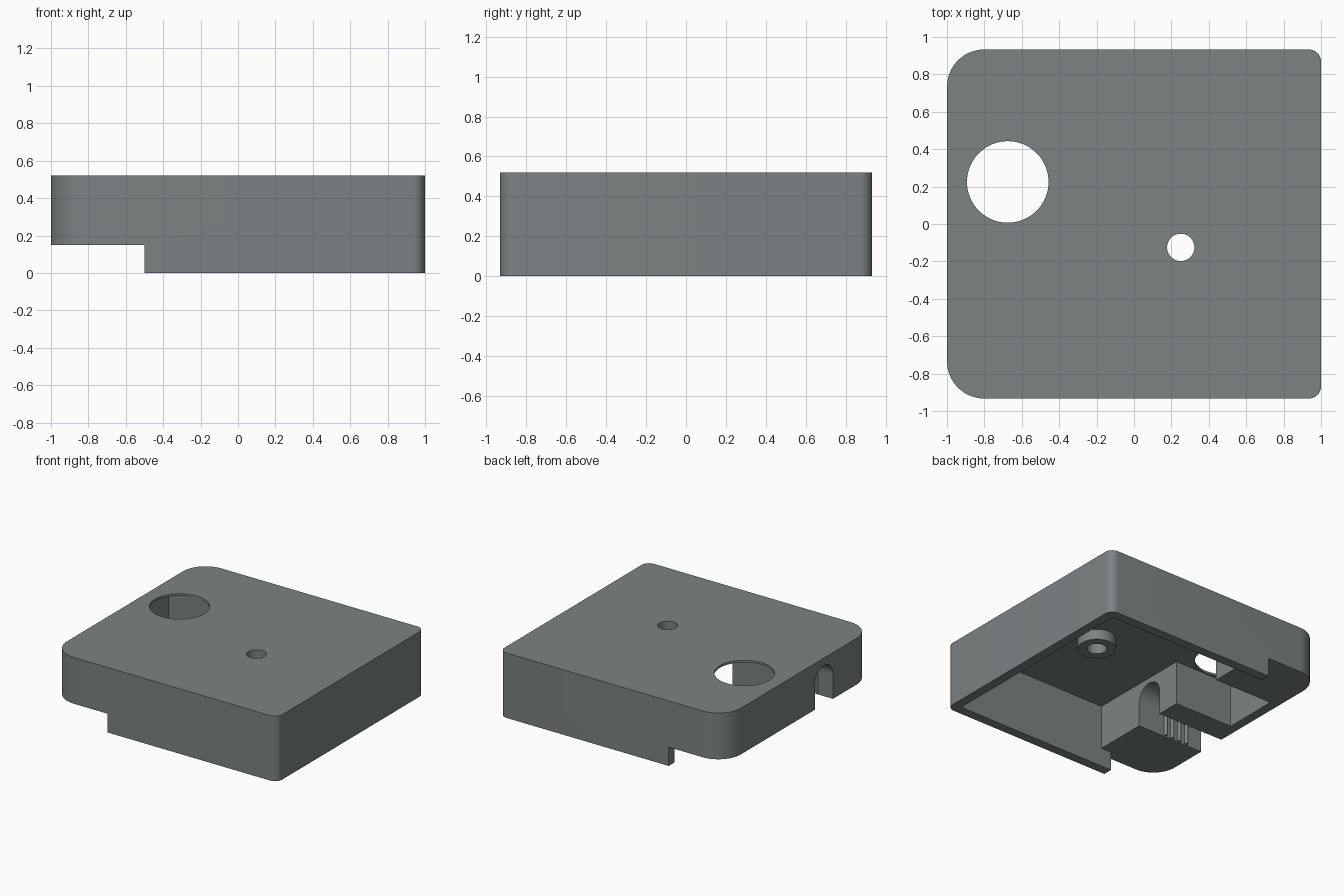
import bpy, bmesh, math

if "Cube" in bpy.data.objects:
    bpy.data.objects.remove(bpy.data.objects["Cube"])

grey = bpy.data.materials.new("slate_grey")
grey.diffuse_color = (0.2, 0.225, 0.23, 1)
grey.use_nodes = True
grey.node_tree.nodes["Principled BSDF"].inputs["Base Color"].default_value = grey.diffuse_color

TOP, CEIL, STEP = 0.52, 0.503, 0.15      # lid top, inside ceiling, raised underside
HX, HY, WALL = 1.0, 0.933, 0.075         # half sizes and wall thickness
BX = -0.41                               # inner face of the thick left block


def prism(name, pts, lo, hi, axis="z"):
    """Extrude a 2D outline along z, or a (y, z) outline along x."""
    bm = bmesh.new()
    place = (lambda a, b, h: (a, b, h)) if axis == "z" else (lambda a, b, h: (h, a, b))
    low = [bm.verts.new(place(a, b, lo)) for a, b in pts]
    high = [bm.verts.new(place(a, b, hi)) for a, b in pts]
    bm.faces.new(low)
    bm.faces.new(high)
    n = len(pts)
    for i in range(n):
        j = (i + 1) % n
        bm.faces.new((low[i], low[j], high[j], high[i]))
    bmesh.ops.recalc_face_normals(bm, faces=bm.faces)
    me = bpy.data.meshes.new(name)
    bm.to_mesh(me)
    bm.free()
    me.materials.append(grey)
    ob = bpy.data.objects.new(name, me)
    bpy.context.collection.objects.link(ob)
    return ob


def arc(cx, cy, r, a0, a1, n):
    return [(cx + r * math.cos(math.radians(a0 + (a1 - a0) * i / n)),
             cy + r * math.sin(math.radians(a0 + (a1 - a0) * i / n))) for i in range(n + 1)]


def circle(cx, cy, r, n=64):
    return arc(cx, cy, r, 0, 360, n)[:-1]


def rect(x0, x1, y0, y1):
    return [(x0, y0), (x1, y0), (x1, y1), (x0, y1)]


def cut(target, cutter):
    cutter.hide_render = True
    mod = target.modifiers.new("cut", "BOOLEAN")
    mod.operation, mod.solver, mod.object = "DIFFERENCE", "EXACT", cutter
    bpy.context.view_layer.objects.active = target
    bpy.ops.object.modifier_apply(modifier=mod.name)
    bpy.data.objects.remove(cutter)


def smooth(ob):
    bpy.ops.object.select_all(action="DESELECT")
    ob.select_set(True)
    bpy.context.view_layer.objects.active = ob
    bpy.ops.object.shade_smooth_by_angle(angle=math.radians(30))


# Cover shell: large corner radii on the left, small on the right
R, r = 0.2, 0.065
outline = (arc(HX - r, HY - r, r, 0, 90, 10) + arc(-HX + R, HY - R, R, 90, 180, 16)
           + arc(-HX + R, -HY + R, R, 180, 270, 16) + arc(HX - r, -HY + r, r, 270, 360, 10))
shell = prism("cover_shell", outline, 0, TOP)

# Raised underside on the left, reaching past the side walls inside the cover
IY = HY - WALL
cut(shell, prism("step_cutter", [(-1.2, -1.2), (-0.5, -1.2), (-0.5, -IY), (-0.3, -IY),
                                 (-0.3, IY), (-0.5, IY), (-0.5, 1.2), (-1.2, 1.2)], -0.2, STEP))

# Main cavity joined to the pocket below the large hole
PX, P0, P1 = -HX + WALL, -0.005, 0.445
cut(shell, prism("cavity_cutter", [(BX, -IY), (HX - WALL, -IY), (HX - WALL, IY), (BX, IY),
                                   (BX, P1), (PX, P1), (PX, P0), (BX, P0)], -0.2, CEIL))

# Holes through the top
cut(shell, prism("large_hole_cutter", circle(-0.675, 0.225, 0.218), 0.4, 0.7))
cut(shell, prism("screw_hole_cutter", circle(0.25, -0.125, 0.073, 48), 0.4, 0.7))

# Arched cable slot through the left block
SY, SR, SZ = -0.315, 0.115, 0.345
cut(shell, prism("slot_cutter", [(SY - SR, 0.05)] + [(SY + SR, 0.05)]
                 + arc(SY, SZ, SR, 0, 180, 24), -1.2, -0.3, "x"))
smooth(shell)

# Screw boss hanging from the ceiling
boss = prism("screw_boss", circle(0.25, -0.125, 0.14, 48), 0.42, CEIL + 0.005)
cut(boss, prism("boss_cutter", circle(0.25, -0.125, 0.073, 48), 0.3, 0.7))
smooth(boss)

# Cable grip ribs on both slot walls
for i in range(4):
    x = -0.66 - 0.065 * i
    for side in (-1, 1):
        y = SY + side * SR
        prism("cable_grip_rib", [(x - 0.018, y + side * 0.005), (x + 0.018, y + side * 0.005),
                                 (x, y - side * 0.022)], STEP + 0.01, SZ)
